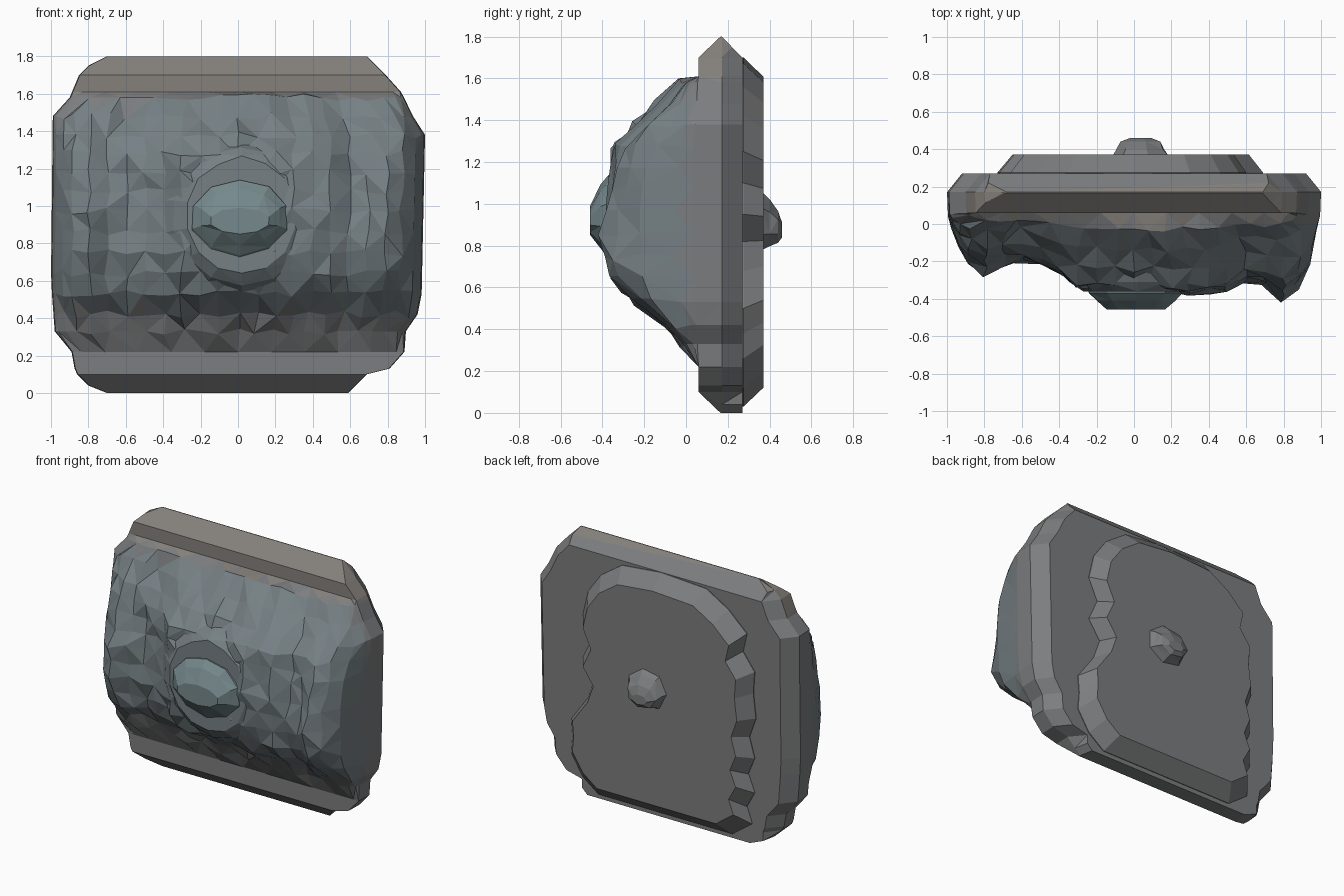
import bpy, bmesh, math, random

if "Cube" in bpy.data.objects:
    bpy.data.objects.remove(bpy.data.objects["Cube"])

random.seed(4)


def interp(table, v):
    if v <= table[0][0]:
        return table[0][1]
    for (a, fa), (b, fb) in zip(table, table[1:]):
        if v <= b:
            return fa + (fb - fa) * (v - a) / (b - a)
    return table[-1][1]


def paint(name, rgb):
    m = bpy.data.materials.new(name)
    m.diffuse_color = (*rgb, 1)
    m.use_nodes = True
    m.node_tree.nodes["Principled BSDF"].inputs["Base Color"].default_value = m.diffuse_color
    return m


STONE = paint("grey_stone", (0.20, 0.205, 0.21))
SLATE = paint("slate_blue", (0.18, 0.215, 0.23))
TEAL = paint("dull_teal", (0.18, 0.25, 0.26))
BROWN = paint("warm_grey", (0.235, 0.22, 0.20))


def loft(name, loops, mats, pick=None):
    """Skin equal-length closed loops and cap both ends."""
    n = len(loops[0])
    verts = [p for loop in loops for p in loop]
    faces = [tuple(range(n))[::-1], tuple(range(len(verts) - n, len(verts)))]
    for r in range(len(loops) - 1):
        for i in range(n):
            j = (i + 1) % n
            q = (r * n + i, r * n + j, (r + 1) * n + j, (r + 1) * n + i)
            # alternate the diagonals for a faceted surface
            if (r + i) % 2:
                faces += [(q[0], q[1], q[2]), (q[0], q[2], q[3])]
            else:
                faces += [(q[0], q[1], q[3]), (q[1], q[2], q[3])]
    me = bpy.data.meshes.new(name)
    me.from_pydata(verts, [], faces)
    for m in mats:
        me.materials.append(m)
    if pick:
        for p in me.polygons:
            p.material_index = pick(p.center)
    bm = bmesh.new()
    bm.from_mesh(me)
    bmesh.ops.recalc_face_normals(bm, faces=bm.faces)
    bm.to_mesh(me)
    bm.free()
    ob = bpy.data.objects.new(name, me)
    bpy.context.collection.objects.link(ob)
    return ob


# Main block: front outline, side profile of the face, and depth limit across x
left = [(0, -.70), (.04, -.80), (.11, -.87), (.22, -.89), (.33, -.98), (.6, -1),
        (1.5, -.99), (1.58, -.90), (1.7, -.85), (1.75, -.80), (1.8, -.70)]
right = [(0, .59), (.1, .69), (.13, .81), (.22, .89), (.36, .90), (.44, .98),
         (1.38, 1), (1.52, .91), (1.6, .88), (1.7, .79), (1.8, .69)]
profile = [(0, .165), (.1, .06), (.22, .06), (.33, -.03), (.42, -.10), (.53, -.27),
           (.64, -.35), (.8, -.39), (.97, -.39), (1.28, -.36), (1.38, -.27),
           (1.48, -.15), (1.58, -.03), (1.61, .06), (1.7, .06), (1.8, .165)]
limit = [(-1, .06), (-.98, -.02), (-.94, -.12), (-.88, -.20), (-.8, -.26), (-.68, -.20),
         (-.58, -.19), (-.42, -.24), (-.3, -.33), (.3, -.35), (.5, -.34), (.62, -.28),
         (.72, -.33), (.8, -.39), (.88, -.33), (.95, -.22), (.98, -.05), (1, .06)]
rows = [0, .04, .1, .13, .22, .33, .42, .53, .64, .75, .86, .97, 1.08, 1.18, 1.28, 1.38,
        1.48, 1.58, 1.61, 1.7, 1.75, 1.8]
cols = [-.995, -.98, -.94, -.88, -.8, -.7, -.6, -.5, -.4, -.3, -.2, -.1, 0,
        .1, .2, .3, .4, .5, .6, .7, .8, .88, .95, .98, .995]

loops = []
for z in rows:
    L, R = interp(left, z), interp(right, z)
    back = .27 if z <= 1.7 else .27 - (z - 1.7)
    bevel = .08 if .05 < z < 1.72 else .02
    loop = [(L, .17, z)]
    for t in cols:
        x = -L * t if t < 0 else R * t
        y = interp(profile, z)
        dz = 0
        if y < .06:
            # the side pillars lean back towards the top
            lean = 1 - .3 * max(0, min(1, (z - .95) / .5)) * max(0, min(1, (abs(t) - .4) * 3))
            y = .06 - (.06 - y) * (.06 - interp(limit, t)) / .43 * lean
            if y < 0 and abs(t) < .97:
                y += random.uniform(-.015, .025)
                dz = random.uniform(-.02, .02)
                if abs(t) < .9:
                    x += random.uniform(-.015, .015)
        loop.append((x, y, z + dz))
    loop += [(R, .172, z), (R - bevel, back, z), (L + bevel, back, z)]
    loops.append(loop)


def body_tone(c):
    if c.z > 1.6 and c.y < .2:
        return 2
    return 1 if c.y < .0 and c.z > .45 else 0


loft("block_body", loops, [STONE, SLATE, BROWN], body_tone)


# Stacked oval rings facing front or back: (y, x radius, z radius, z centre)
def ovals(name, rings, cx, sides, mat, wobble):
    out = []
    for y, rx, rz, cz in rings:
        ring = []
        for k in range(sides):
            a = math.tau * (k + .5) / sides
            w = 1 + random.uniform(-wobble, wobble)
            ring.append((cx + rx * w * math.cos(a), y, cz + rz * w * math.sin(a)))
        out.append(ring)
    return loft(name, out, [mat])


# Front dome and its central boss
ovals("front_dome", [(-.24, .44, .40, .94), (-.31, .38, .37, .95), (-.36, .29, .31, .95)],
      .02, 14, SLATE, .03)
ovals("front_boss", [(-.33, .28, .22, .92), (-.37, .26, .20, .94), (-.41, .22, .15, .94),
                     (-.458, .16, .07, .92)], .01, 10, TEAL, .02)

# Raised back plate with a scalloped edge
plate = [(-.55, .03), (-.70, .14), (-.66, .25), (-.72, .36), (-.67, .48), (-.72, .60),
         (-.68, .74), (-.73, .88), (-.71, 1.05), (-.72, 1.2), (-.63, 1.32), (-.66, 1.45),
         (-.52, 1.58), (-.35, 1.68), (0, 1.7), (.30, 1.67), (.46, 1.56), (.56, 1.42),
         (.60, 1.25), (.53, 1.1), (.60, .95), (.51, .82), (.56, .68), (.69, .5),
         (.68, .38), (.69, .26), (.60, .12), (.48, .03)]
plate_loops = []
for y, s in ((.25, 1), (.275, 1), (.371, .89)):
    plate_loops.append([(x * s, y, .86 + (z - .86) * s) for x, z in plate])
loft("back_plate", plate_loops, [STONE])

# Small knob on the back
ovals("back_knob", [(.36, .16, .145, .915), (.40, .13, .12, .91), (.44, .11, .08, .89),
                    (.46, .06, .035, .875)], .04, 7, STONE, .04)
